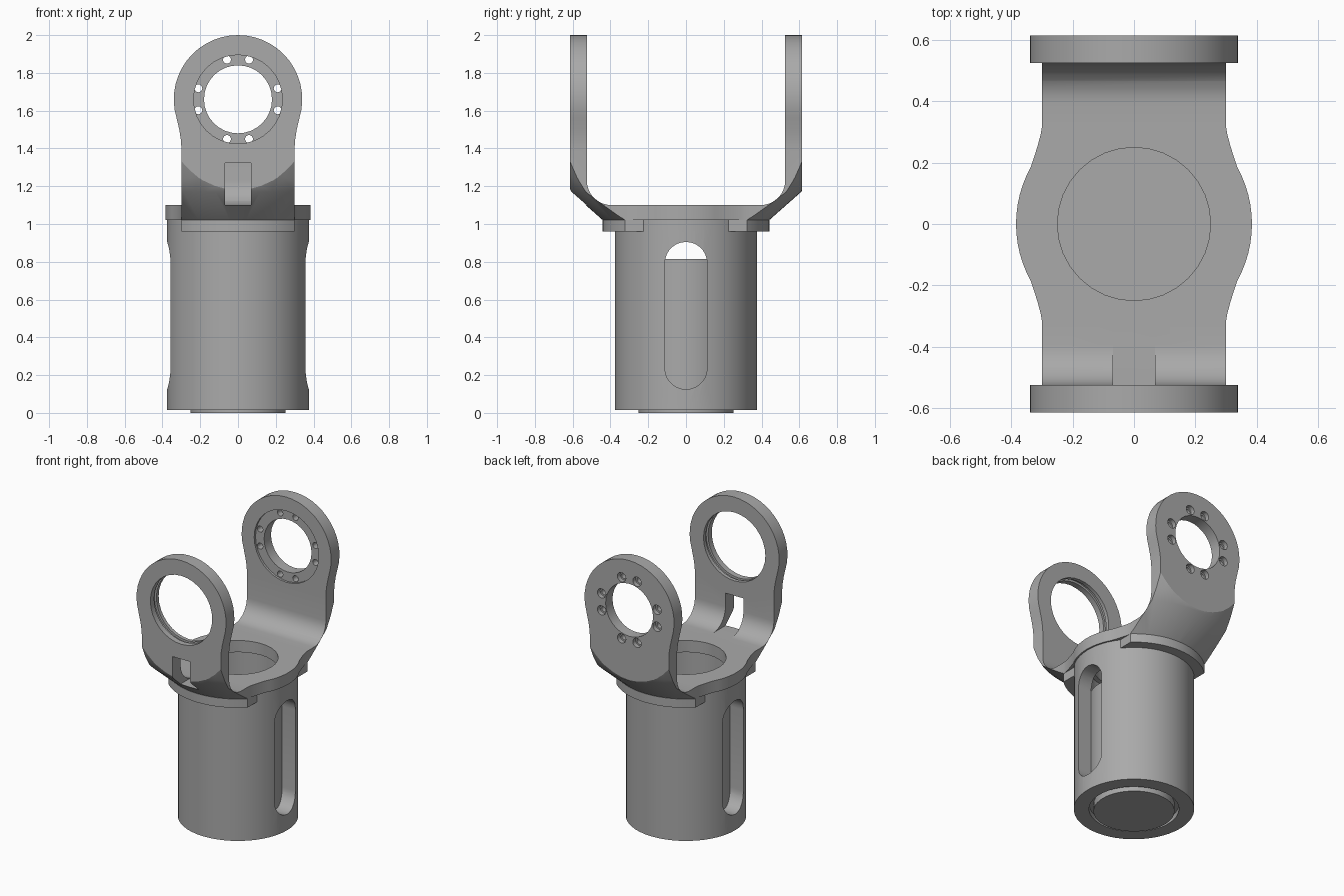
import bpy, bmesh, math

if "Cube" in bpy.data.objects:
    bpy.data.objects.remove(bpy.data.objects["Cube"], do_unlink=True)

metal = bpy.data.materials.new("grey metal")
metal.use_nodes = True
GREY = (0.4, 0.4, 0.4, 1)
metal.diffuse_color = GREY
metal.node_tree.nodes["Principled BSDF"].inputs["Base Color"].default_value = GREY


def finish(name, bm):
    bmesh.ops.recalc_face_normals(bm, faces=bm.faces)
    mesh = bpy.data.meshes.new(name)
    bm.to_mesh(mesh)
    bm.free()
    mesh.materials.append(metal)
    ob = bpy.data.objects.new(name, mesh)
    bpy.context.collection.objects.link(ob)
    return ob


def prism(name, pts, axis, lo, hi):
    """Extrude a 2D outline along an axis."""
    def place(p, t):
        return {"x": (t, *p), "y": (p[0], t, p[1]), "z": (*p, t)}[axis]
    bm = bmesh.new()
    ends = [[bm.verts.new(place(p, t)) for p in pts] for t in (lo, hi)]
    for ring in ends:
        bm.faces.new(ring)
    n = len(pts)
    for i in range(n):
        j = (i + 1) % n
        bm.faces.new((ends[0][i], ends[0][j], ends[1][j], ends[1][i]))
    return finish(name, bm)


def lathe(name, profile, steps=48):
    """Revolve a (radius, z) profile that starts and ends on the axis."""
    bm = bmesh.new()
    verts = [bm.verts.new((r, 0, z)) for r, z in profile]
    edges = [bm.edges.new(e) for e in zip(verts, verts[1:])]
    bmesh.ops.spin(bm, geom=verts + edges, cent=(0, 0, 0), axis=(0, 0, 1),
                   angle=2 * math.pi, steps=steps)
    bmesh.ops.remove_doubles(bm, verts=bm.verts, dist=1e-5)
    return finish(name, bm)


def arc(cx, cy, r, a0, a1, n):
    angles = [math.radians(a0 + (a1 - a0) * i / n) for i in range(n + 1)]
    return [(cx + r * math.cos(a), cy + r * math.sin(a)) for a in angles]


def circle(cx, cy, r, n=32):
    return arc(cx, cy, r, 0, 360, n)[:-1]


def box(x, y0, y1, z0, z1):
    return prism("box", [(-x, y0), (x, y0), (x, y1), (-x, y1)], "z", z0, z1)


def combine(target, other, op):
    mod = target.modifiers.new("bool", "BOOLEAN")
    mod.operation, mod.solver, mod.object = op, "EXACT", other
    bpy.context.view_layer.objects.active = target
    bpy.ops.object.modifier_apply(modifier=mod.name)
    bpy.data.objects.remove(other, do_unlink=True)


def cut(target, other):
    combine(target, other, "DIFFERENCE")


# Fork: U-shaped side profile
inner = [(0.525, 2.1)] + arc(0.395, 1.23, 0.13, 0, -90, 8)
half = [(0.44, 1.02), (0.615, 1.02), (0.615, 2.1)] + inner
fork = prism("fork_bracket", half + [(-y, z) for y, z in reversed(half)],
             "x", -0.4, 0.4)

# Arm outline with round ears
EAR = 1.66
ear_side = [(0.3, 0.9), (0.3, 1.41), (0.303, 1.45), (0.311, 1.5)]
outline = (ear_side + arc(0, EAR, 0.34, -17, 197, 28)
           + [(-x, z) for x, z in reversed(ear_side)])
combine(fork, prism("outline", outline, "y", -1, 1), "INTERSECT")

# Rounded lobes on the base plate
flare = [(0.3, -0.32), (0.304, -0.295), (0.316, -0.25)]
lobe = flare + arc(0, 0, 0.385, -29, 29, 12) + [(x, -y) for x, y in reversed(flare)]
lobe += [(-x, -y) for x, y in lobe]
combine(fork, prism("lobe", lobe, "z", 1.02, 1.1), "UNION")

# Conical trimming of the lower corners
envelope = [(0, 0.98), (0.395, 0.98), (0.61, 1.17), (0.65, 1.245), (0.68, 1.32),
            (0.73, 1.45), (0.73, 2.2), (0, 2.2)]
combine(fork, lathe("envelope", envelope, 64), "INTERSECT")

# Plate opening, window in the front arm
cut(fork, prism("opening", circle(0, 0, 0.25), "z", 0.9, 1.3))
cut(fork, box(0.068, -0.8, -0.3, 1.1, 1.323))

# Front ear bore with an inner groove
cut(fork, prism("bore", circle(0, EAR, 0.235), "y", -0.8, -0.4))
cut(fork, prism("groove", circle(0, EAR, 0.25), "y", -0.575, -0.55))

# Rear ear bore, shallow seat and countersunk screw holes
cut(fork, prism("bore", circle(0, EAR, 0.18), "y", 0.4, 0.8))
cut(fork, prism("seat", circle(0, EAR, 0.245), "y", 0.4, 0.54))
for quarter in range(4):
    for side in (-15.5, 15.5):
        a = math.radians(90 * quarter + side)
        x, z = 0.218 * math.cos(a), EAR + 0.218 * math.sin(a)
        cut(fork, prism("screw", circle(x, z, 0.021, 16), "y", 0.4, 0.8))
        cut(fork, prism("head", circle(x, z, 0.032, 16), "y", 0.585, 0.8))

# Flange segments under the fork
flange = prism("flange", circle(0, 0, 0.442, 64), "z", 0.96, 1.02)
combine(flange, box(0.3, -1, 1, 0.9, 1.1), "INTERSECT")
cut(flange, prism("gap", circle(0, 0, 0.373, 48), "z", 0.9, 1.1))

# Housing tube with a long rounded slot on each side
housing = prism("housing", circle(0, 0, 0.375, 48), "z", 0.015, 1.02)
cut(housing, prism("bore", circle(0, 0, 0.28, 48), "z", -0.1, 1.2))
slot = arc(0, 0.793, 0.112, 0, 180, 14) + arc(0, 0.237, 0.112, 180, 360, 14)
cut(housing, prism("slot", slot, "x", -0.6, 0.6))

# Core inside the housing, with a stepped foot
core = lathe("core", [(0, 0), (0.252, 0), (0.252, 0.05), (0.279, 0.05),
                      (0.279, 0.815), (0, 0.815)])

# Smooth curved faces, keep edges sharp
for ob in (fork, flange, housing, core):
    bpy.ops.object.select_all(action="DESELECT")
    ob.select_set(True)
    bpy.context.view_layer.objects.active = ob
    bpy.ops.object.shade_smooth_by_angle(angle=math.radians(25))
